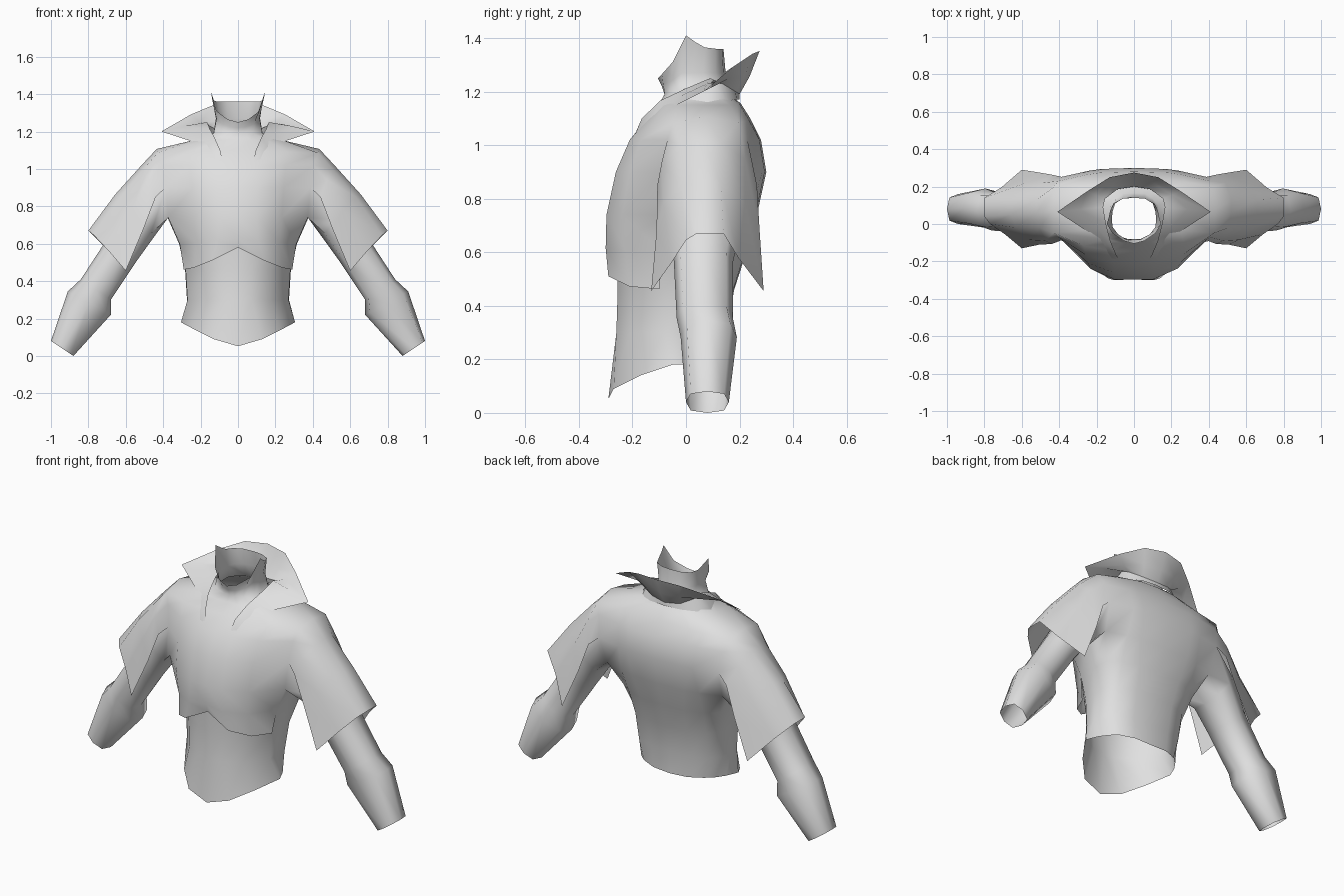
import bpy, bmesh, math
from mathutils import Vector

cloth = bpy.data.materials.new("grey_cloth")
cloth.diffuse_color = (0.75, 0.75, 0.75, 1)


def skin(bm, rows, closed=False, skip=None):
    """Skin rows of points and mirror the result across x = 0."""
    for side in (1, -1):
        grid = [[bm.verts.new((side * p[0], p[1], p[2])) for p in row] for row in rows]
        n = len(rows[0])
        for i in range(len(rows) - 1):
            for j in range(n if closed else n - 1):
                if skip and skip(i, j):
                    continue
                k = (j + 1) % n
                q = [grid[i][j], grid[i][k], grid[i + 1][k], grid[i + 1][j]]
                bm.faces.new(q if side > 0 else q[::-1])


def finish(name, bm, angle):
    bmesh.ops.delete(bm, geom=[v for v in bm.verts if not v.link_faces], context='VERTS')
    bmesh.ops.remove_doubles(bm, verts=bm.verts, dist=0.0005)
    bmesh.ops.recalc_face_normals(bm, faces=bm.faces)
    me = bpy.data.meshes.new(name)
    bm.to_mesh(me)
    bm.free()
    me.materials.append(cloth)
    ob = bpy.data.objects.new(name, me)
    bpy.context.collection.objects.link(ob)
    bpy.ops.object.select_all(action='DESELECT')
    ob.select_set(True)
    bpy.context.view_layer.objects.active = ob
    bpy.ops.object.shade_smooth_by_angle(angle=math.radians(angle))


def half_ring(z, w, f, b, c, drop=0.0, bump=0.0):
    """Half cross-section, front to back; c squares the back, drop lowers the side."""
    square = max(0, c - .5)
    shape = [(0, f), (.27, f), (.63, .8 * f), (1, .33 * f), (1.01, .165 * f + .5 * c * b),
             (1, c * b), (.82 - .6 * square, (.78 + .5 * square) * b), (.45, .98 * b), (0, b)]
    return [(w * u, y, z - drop * u + (bump if i == 4 else 0)) for i, (u, y) in enumerate(shape)]


# torso: waist hem, then cross-sections up through the shoulders to the neck
torso = [[(0, -.29, .052), (.13, -.27, .09), (.23, -.17, .14), (.305, -.05, .18), (.275, .02, .18),
          (.24, .07, .18), (.195, .11, .18), (.11, .145, .175), (0, .15, .17)]]
torso += [half_ring(*r) for r in (
    (.30, .27, -.26, .15, .3), (.46, .28, -.255, .18, .42), (.60, .312, -.26, .225, .58),
    (.74, .373, -.297, .265, .75), (.90, .387, -.262, .30, .84), (1.02, .405, -.21, .28, .82),
    (1.10, .43, -.145, .24, .82, .015, .022), (1.155, .25, -.10, .205, .8, .005),
    (1.19, .13, -.08, .165, .6))]
# neck: narrow tube rising to two peaks
torso += [
    [(0, -.09, 1.22), (.04, -.085, 1.225), (.085, -.055, 1.24), (.115, -.015, 1.27), (.118, .025, 1.27),
     (.115, .065, 1.27), (.10, .11, 1.27), (.055, .14, 1.27), (0, .148, 1.27)],
    [(0, -.105, 1.25), (.055, -.09, 1.265), (.115, -.05, 1.31), (.145, 0, 1.41), (.135, .035, 1.385),
     (.128, .07, 1.365), (.11, .11, 1.36), (.06, .135, 1.36), (0, .14, 1.36)]]
r60, r74, r90, r102, r110 = torso[3:8]


def torso_opening(i, j):
    armhole = j in (3, 4) and 4 <= i <= 6
    under_panel = j <= 2 and i == 3
    return armhole or under_panel


shirt = bmesh.new()
skin(shirt, torso, skip=torso_opening)

# chest panel: chest front carried down to a loose hem peaked in the middle
skin(shirt, [
    r74[:4],
    [(0, -.296, .63), (.11, -.30, .615), (.225, -.225, .605), r60[3]],
    [(0, -.28, .58), (.14, -.29, .51), (.235, -.21, .472), (.29, -.10, .462)]])

# sleeves: wide, open underneath, with long front and back points
skin(shirt, [
    [r90[3], r102[3], r110[3], r110[4], r110[5], r102[5], r90[5]],
    [(.44, -.107, .85), (.475, -.09, .94), (.505, -.02, 1.0), (.52, .06, 1.015),
     (.52, .13, 1.01), (.49, .22, .95), (.445, .265, .85)],
    [(.505, -.11, .68), (.56, -.085, .78), (.63, -.02, .85), (.657, .05, .863),
     (.657, .13, .86), (.58, .22, .78), (.505, .275, .68)],
    [(.60, -.13, .455), (.69, -.055, .56), (.77, .0, .645), (.80, .04, .67),
     (.80, .14, .67), (.71, .195, .58), (.60, .29, .455)]])


# arms: eight-sided tubes given by inner point, outer point and depth range
def arm_ring(inner, outer, front, back, n=8):
    a, b = Vector(inner), Vector(outer)
    ring = []
    for k in range(n):
        t = 2 * math.pi * k / n
        c, s = math.cos(t), math.sin(t)
        if k % 2:
            c, s = c * 1.1, s * 1.1
        p = a.lerp(b, .5 + .5 * c)
        ring.append((p.x, (front + back) / 2 + s * (back - front) / 2, p.y))
    return ring


arm_root = [(.44, .08, .99), (.43, .18, .97), r90[5], r74[5], r74[4], r74[3], r90[3], (.43, -.03, .97)]
skin(shirt, [arm_root] + [arm_ring(*r) for r in (
    ((.45, .635), (.58, .82), -.06, .21), ((.54, .51), (.71, .61), -.045, .175),
    ((.68, .30), (.84, .41), -.035, .175), ((.68, .22), (.91, .345), -.02, .19),
    ((.88, .0), (1.0, .08), 0, .16))], closed=True)
finish("shirt", shirt, 75)

# collar: open at the front, folded down to side points, standing high at the back
base = [(.075, -.20, 1.01), (.095, -.165, 1.10), (.125, -.095, 1.167), (.15, 0, 1.212),
        (.165, .09, 1.25), (.155, .135, 1.23), (.09, .185, 1.20), (0, .20, 1.19)]
rim = [(.085, -.21, .995), (.12, -.185, 1.045), (.17, -.12, 1.10), (.24, -.045, 1.145),
       (.41, .065, 1.20), (.25, .175, 1.292), (.13, .25, 1.342), (0, .275, 1.352)]
middle = [tuple(Vector(a).lerp(Vector(b), .5) + Vector((0, 0, -.015 if i > 4 else .004)))
          for i, (a, b) in enumerate(zip(base, rim))]
# underside: from the fold out to the shoulders, closing the gap beside the neck
under = [(.075, -.20, .99), (.12, -.16, 1.04), (.16, -.10, 1.10), (.20, -.02, 1.14),
         (.22, .08, 1.16), (.18, .15, 1.165), (.10, .19, 1.17), (0, .20, 1.17)]
collar = bmesh.new()
skin(collar, [rim, middle, base])
finish("collar", collar, 50)
stand = bmesh.new()
skin(stand, [base[3:], under[3:]])
finish("collar_stand", stand, 50)
